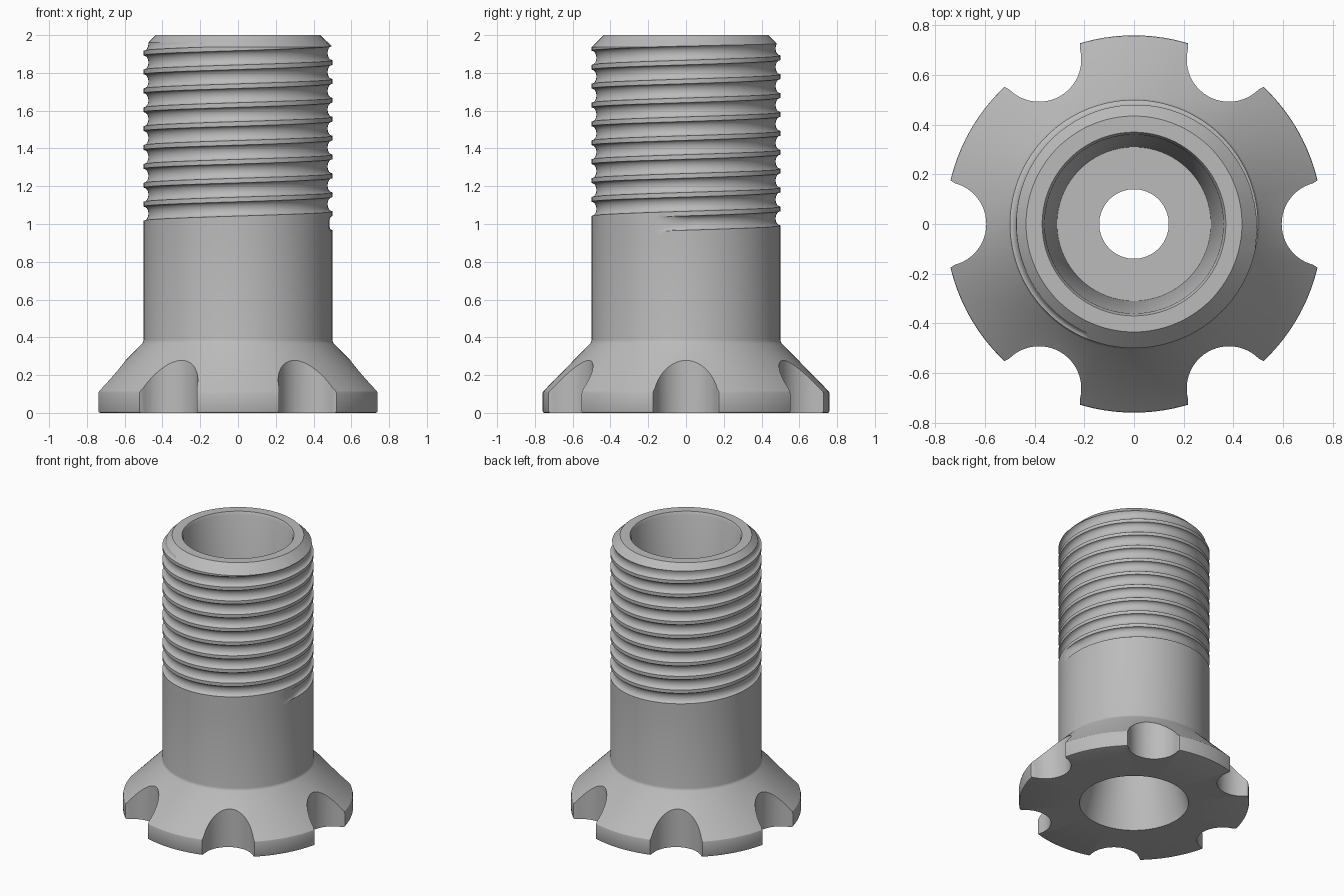
import bpy, bmesh
from math import pi, tau, sin, cos, radians, sqrt

cube = bpy.data.objects.get("Cube")
if cube:
    bpy.data.objects.remove(cube, do_unlink=True)

SEGMENTS = 120
PITCH = 0.1
FIRST_GROOVE = 1.005    # groove height at angle zero
HALF_GROOVE = 0.38      # in pitches
DEPTH = 0.026
SHANK = 0.5
SPLIT = 0.94            # where the shank meets the threaded sleeve

steel = bpy.data.materials.new("grey steel")
steel.use_nodes = True
GREY = (0.5, 0.5, 0.5, 1)
steel.diffuse_color = GREY
steel.node_tree.nodes["Principled BSDF"].inputs["Base Color"].default_value = GREY


def make_object(name, bm):
    mesh = bpy.data.meshes.new(name)
    bm.to_mesh(mesh)
    bm.free()
    mesh.materials.append(steel)
    obj = bpy.data.objects.new(name, mesh)
    bpy.context.collection.objects.link(obj)
    return obj


def activate(obj):
    bpy.ops.object.select_all(action='DESELECT')
    obj.select_set(True)
    bpy.context.view_layer.objects.active = obj


def sweep(name, profile_at):
    """Turn a profile, given as (radius, height) per angle, around z."""
    bm = bmesh.new()
    columns = []
    for i in range(SEGMENTS + 1):
        a = tau * i / SEGMENTS
        columns.append([bm.verts.new((r * cos(a), r * sin(a), z))
                        for r, z in profile_at(a)])
    for left, right in zip(columns, columns[1:]):
        for j in range(len(left) - 1):
            bm.faces.new((left[j], right[j], right[j + 1], left[j + 1]))
    bmesh.ops.remove_doubles(bm, verts=bm.verts, dist=1e-5)
    return make_object(name, bm)


# Flange and plain shank, with the tapered seat underneath
base_profile = [(0.36, 0), (0.75, 0), (0.757, 0.003), (0.76, 0.01),
                (0.76, 0.1), (0.757, 0.113), (0.748, 0.122),
                (0.507, 0.368), (0.502, 0.376), (SHANK, 0.386),
                (SHANK, SPLIT), (0.14, SPLIT), (0.14, 0.85), (0.36, 0)]
base = sweep("flanged_base", lambda a: base_profile)

# Six round notches with slightly flared mouths
bm = bmesh.new()
outline = [(0.765 + 0.17 * cos(t), 0.17 * sin(t))
           for t in (radians(105 + 150 * k / 24) for k in range(25))]
outline = [(0.9, 0.2), (0.74, 0.176)] + outline + [(0.74, -0.176), (0.9, -0.2)]
for n in range(6):
    c, s = cos(n * pi / 3), sin(n * pi / 3)
    face = bm.faces.new([bm.verts.new((x * c - y * s, x * s + y * c, -0.1))
                         for x, y in outline])
    top = bmesh.ops.extrude_face_region(bm, geom=[face])["geom"]
    bmesh.ops.translate(bm, vec=(0, 0, 0.6),
                        verts=[v for v in top if isinstance(v, bmesh.types.BMVert)])
bmesh.ops.recalc_face_normals(bm, faces=bm.faces)
cutter = make_object("notch_cutter", bm)
cutter.hide_render = True

activate(base)
cut = base.modifiers.new("notches", 'BOOLEAN')
cut.operation = 'DIFFERENCE'
cut.solver = 'EXACT'
cut.object = cutter
bpy.ops.object.modifier_apply(modifier=cut.name)
bpy.data.objects.remove(cutter, do_unlink=True)


# Right-hand thread with round roots and a short run-out at the start
def thread_radius(a, z):
    turn = (z - FIRST_GROOVE) / PITCH - a / tau
    k = round(turn)
    fade = min(1, max(0, (k + a / tau + 0.045) / 0.05))
    d = (turn - k) / HALF_GROOVE
    return SHANK - fade * DEPTH * sqrt(max(0, 1 - d * d))


def sleeve_profile(a):
    # Height at which the thread runs into the end chamfer
    end = 1.93
    while thread_radius(a, end) < 2.435 - end:
        end += 0.001
    points = []
    for turn in range(-2, 11):
        for f in (-1, -0.94, -0.75, -0.4, 0, 0.4, 0.75, 0.94, 1):
            z = FIRST_GROOVE + PITCH * (turn + f * HALF_GROOVE + a / tau)
            z = min(end, max(SPLIT, z))
            points.append((thread_radius(a, z), z))
    # End chamfer, rim and slightly tapered bore
    return points + [(0.435, 2), (0.37, 2), (0.36, 1.98), (0.31, SPLIT)]


sleeve = sweep("threaded_sleeve", sleeve_profile)

for obj in (base, sleeve):
    activate(obj)
    bpy.ops.object.shade_smooth_by_angle(angle=radians(30))
